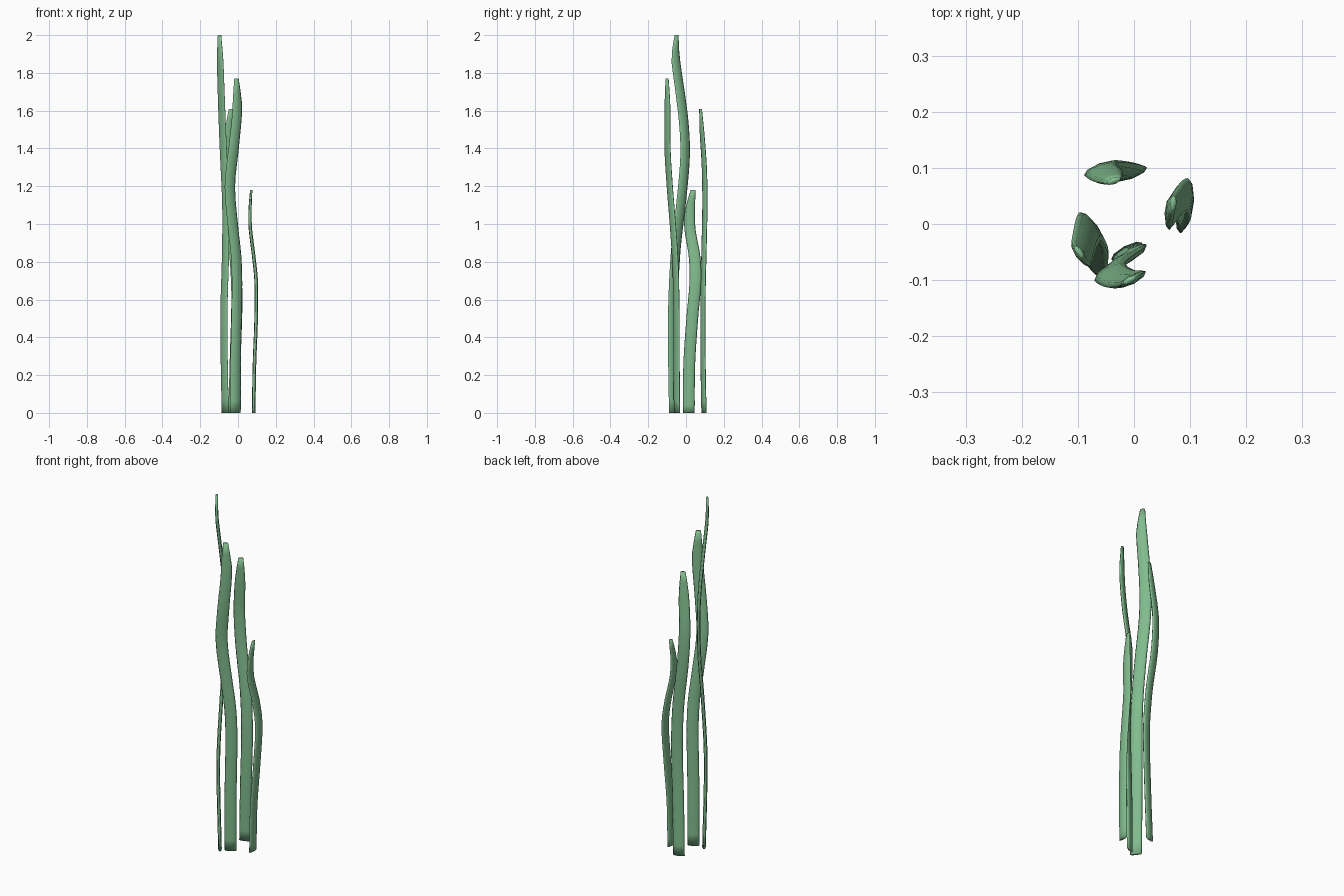
import bpy, bmesh, math
from mathutils import Vector

if "Cube" in bpy.data.objects:
    bpy.data.objects.remove(bpy.data.objects["Cube"])

mat = bpy.data.materials.new("leaf_green")
mat.diffuse_color = (0.22, 0.5, 0.27, 1)
mat.use_nodes = True
mat.node_tree.nodes["Principled BSDF"].inputs["Base Color"].default_value = mat.diffuse_color


def spline(pts, z):
    # Catmull-Rom style interpolation of (x, y) by height
    n = len(pts)
    i = max(k for k in range(n - 1) if pts[k][2] <= z + 1e-6)
    def slope(k):
        a, b = pts[max(k - 1, 0)], pts[min(k + 1, n - 1)]
        return [(b[j] - a[j]) / (b[2] - a[2]) for j in (0, 1)]
    p, q = pts[i], pts[i + 1]
    h = q[2] - p[2]
    t = (z - p[2]) / h
    m0, m1 = slope(i), slope(i + 1)
    return [(2*t**3 - 3*t*t + 1) * p[j] + (t**3 - 2*t*t + t) * h * m0[j]
            + (3*t*t - 2*t**3) * q[j] + (t**3 - t*t) * h * m1[j] for j in (0, 1)]


def blade(name, angle, pts, rings=28, width=0.063, thick=0.019):
    # flat lens section swept up a wavy path, narrowing near the tip
    a = math.radians(angle)
    u = Vector((math.cos(a), math.sin(a), 0))
    v = Vector((-math.sin(a), math.cos(a), 0))
    section = [(1, 0), (0.75, 0.65), (0, 1), (-0.75, 0.65),
               (-1, 0), (-0.75, -0.65), (0, -1), (0.75, -0.65)]
    top = pts[-1][2]
    bm = bmesh.new()
    loops = []
    for r in range(rings + 1):
        z = top * r / rings
        x, y = spline(pts, z)
        d = top - z
        s = 0.9 if d > 0.4 else 0.9 - 0.1 * (1 - d / 0.4)
        if d < 0.14:
            s = 0.38 + (s - 0.38) * (d / 0.14) ** 0.8
        s *= 1.1
        c = Vector((x, y, z))
        w, th = width / 2 * s, thick / 2 * (0.4 + 0.6 * s)
        loops.append([bm.verts.new(c + u * p * w + v * q * th) for p, q in section])
    for lo, hi in zip(loops, loops[1:]):
        for k in range(8):
            j = (k + 1) % 8
            bm.faces.new((lo[k], lo[j], hi[j], hi[k]))
    bm.faces.new(loops[0][::-1])
    bm.faces.new(loops[-1])
    for f in bm.faces:
        f.smooth = True
    me = bpy.data.meshes.new(name)
    bm.to_mesh(me)
    bm.free()
    me.materials.append(mat)
    ob = bpy.data.objects.new(name, me)
    bpy.context.collection.objects.link(ob)


# tallest blade, left
blade("blade_tallest", -54, [
    (-0.068, -0.065, 0), (-0.075, -0.07, 0.5), (-0.066, -0.055, 0.85),
    (-0.065, -0.027, 1.1), (-0.076, -0.005, 1.35), (-0.083, -0.01, 1.52),
    (-0.09, -0.034, 1.72), (-0.095, -0.055, 1.88), (-0.098, -0.05, 2.0)])
# second blade, front
blade("blade_front", 28, [
    (-0.013, -0.048, 0), (-0.012, -0.05, 0.3), (-0.005, -0.052, 0.65),
    (-0.009, -0.058, 0.82), (-0.028, -0.07, 1.0), (-0.043, -0.086, 1.2),
    (-0.023, -0.098, 1.4), (-0.004, -0.098, 1.6), (-0.008, -0.1, 1.77)])
# third blade, back
blade("blade_back", 20, [
    (-0.022, 0.095, 0), (-0.014, 0.09, 0.3), (-0.006, 0.09, 0.62),
    (-0.018, 0.095, 0.85), (-0.05, 0.1, 1.1), (-0.06, 0.097, 1.3),
    (-0.046, 0.085, 1.48), (-0.036, 0.077, 1.61)])
# shortest blade, right
blade("blade_short", 88, [
    (0.083, 0.015, 0), (0.087, 0.017, 0.25), (0.096, 0.033, 0.5),
    (0.096, 0.05, 0.7), (0.083, 0.045, 0.83), (0.065, 0.02, 0.98),
    (0.064, 0.022, 1.08), (0.07, 0.038, 1.18)])
